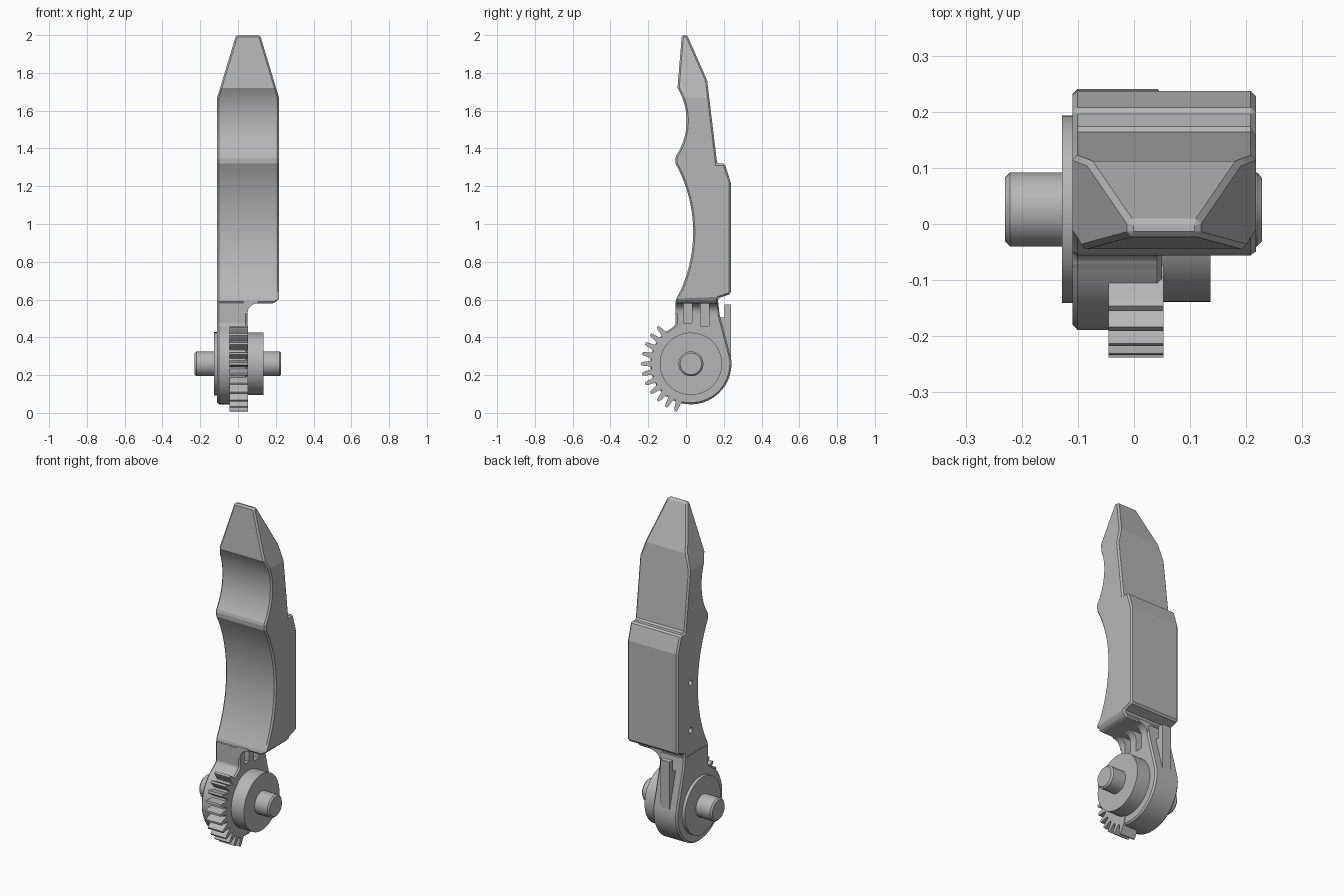
import bpy, bmesh
from math import cos, sin, radians, pi, atan2
from mathutils import Vector

cube = bpy.data.objects.get("Cube")
if cube:
    bpy.data.objects.remove(cube, do_unlink=True)

grey = bpy.data.materials.new("plain grey")
grey.use_nodes = True
grey.diffuse_color = (0.47, 0.47, 0.47, 1)
grey.node_tree.nodes["Principled BSDF"].inputs["Base Color"].default_value = (0.47, 0.47, 0.47, 1)

HUB = Vector((0.026, 0.26))   # hub axis as (y, z)


def polar(r, deg):
    return (HUB.x + r * cos(radians(deg)), HUB.y + r * sin(radians(deg)))


def arc(a, mid, b, n=20):
    """Points on the circle through three points, from a to b."""
    a, mid, b = Vector(a), Vector(mid), Vector(b)
    u, v = mid - a, b - a
    d = 2 * (u.x * v.y - u.y * v.x)
    c = a + Vector((v.y * u.dot(u) - u.y * v.dot(v), u.x * v.dot(v) - v.x * u.dot(u))) / d
    r = (a - c).length
    t0, t1 = (atan2(p.y - c.y, p.x - c.x) for p in (a, b))
    turn = (t1 - t0 + pi) % (2 * pi) - pi
    return [(c.x + r * cos(t0 + turn * i / n), c.y + r * sin(t0 + turn * i / n)) for i in range(n + 1)]


def prism(name, pts, lo, hi, axis="x", planes=()):
    """Extrude an outline along x or y, then trim it by planes."""
    bm = bmesh.new()
    place = (lambda p, t: (t, *p)) if axis == "x" else (lambda p, t: (p[0], t, p[1]))
    face = bm.faces.new([bm.verts.new(place(p, lo)) for p in pts])
    out = bmesh.ops.extrude_face_region(bm, geom=[face])["geom"]
    step = Vector((hi - lo, 0, 0)) if axis == "x" else Vector((0, hi - lo, 0))
    bmesh.ops.translate(bm, vec=step, verts=[v for v in out if isinstance(v, bmesh.types.BMVert)])
    for co, no in planes:
        bmesh.ops.bisect_plane(bm, geom=bm.verts[:] + bm.edges[:] + bm.faces[:],
                               plane_co=co, plane_no=no, clear_outer=True)
        bmesh.ops.holes_fill(bm, edges=[e for e in bm.edges if e.is_boundary], sides=0)
    bmesh.ops.recalc_face_normals(bm, faces=bm.faces[:])
    mesh = bpy.data.meshes.new(name)
    bm.to_mesh(mesh)
    bm.free()
    mesh.materials.append(grey)
    obj = bpy.data.objects.new(name, mesh)
    bpy.context.collection.objects.link(obj)
    return obj


def disc(name, r, lo, hi, centre=HUB, n=64):
    ring = [(centre[0] + r * cos(2 * pi * i / n), centre[1] + r * sin(2 * pi * i / n)) for i in range(n)]
    return prism(name, ring, lo, hi)


def box(name, y0, y1, z0, z1, lo, hi):
    return prism(name, [(y0, z0), (y1, z0), (y1, z1), (y0, z1)], lo, hi)


def finish(obj, bevel=0, cutters=()):
    """Chamfer, cut and shade a part."""
    bpy.ops.object.select_all(action="DESELECT")
    bpy.context.view_layer.objects.active = obj
    obj.select_set(True)
    if bevel:
        m = obj.modifiers.new("chamfer", "BEVEL")
        m.width, m.segments, m.limit_method = bevel, 1, "ANGLE"
        m.angle_limit, m.use_clamp_overlap = radians(35), False
        bpy.ops.object.modifier_apply(modifier=m.name)
    for c in cutters:
        m = obj.modifiers.new("cut", "BOOLEAN")
        m.operation, m.solver, m.object = "DIFFERENCE", "EXACT", c
        bpy.ops.object.modifier_apply(modifier=m.name)
    bpy.ops.object.shade_smooth_by_angle(angle=radians(12))


# Finger body: scooped front, stepped back, tapered tip, two side holes
outline = arc((-0.05, 0.605), (0.038, 0.95), (-0.055, 1.32))
outline += arc((-0.057, 1.355), (0.003, 1.53), (-0.045, 1.72))
outline += [(-0.022, 2), (0.006, 2), (0.112, 1.76), (0.165, 1.32), (0.205, 1.32),
            (0.237, 1.22), (0.237, 0.63), (0.17, 0.607), (0.17, 0.58), (-0.055, 0.58)]
body = prism("finger_body", outline, -0.11, 0.217, planes=[
    ((0.217, 0, 1.67), (0.33, 0, 0.1)),
    ((-0.11, 0, 1.67), (-0.33, 0, 0.1)),
    ((0.217, 0, 0.605), (1, 0, -1))])
holes = [disc("hole_cutter", 0.016, -0.2, -0.05, (0.115, z), 24) for z in (0.73, 1.01)]
finish(body, 0.009, holes)

# Stem and hub in one outline
stem_pts = [polar(0.215, a) for a in range(8, -241, -8)]
stem_pts += arc((-0.078, 0.452), (-0.061, 0.462), (-0.055, 0.485), 6)
stem_pts += [(-0.055, 0.592), (0.17, 0.592), (0.178, 0.52)]
stem = prism("stem_and_hub", stem_pts, -0.11, 0.05)
# Curved bracket under the overhang
bracket_pts = [(0.03, 0.592), (0.03, 0.525)] + arc((0.05, 0.525), (0.066, 0.564), (0.105, 0.58), 10) + [(0.105, 0.592)]
bracket = prism("stem_bracket", bracket_pts, -0.055, 0.17, axis="y")
pockets = [box("pocket_cutter", y, y + 0.045, z, 0.579, 0, 0.2) for y, z in ((-0.013, 0.475), (0.077, 0.46))]
finish(stem, 0.009, pockets)
finish(bracket, 0, pockets)
for c in holes + pockets:
    bpy.data.objects.remove(c, do_unlink=True)

# Upright fin behind the stem
finish(prism("back_fin", [(0.15, 0.3), (0.237, 0.27), (0.237, 0.575), (0.205, 0.575),
                          (0.205, 0.505), (0.15, 0.505)], -0.06, 0.0))

# Gear sector on the front of the hub
gear_pts = [tuple(HUB)]
for i in range(11):
    mid = 132 + 12 * i
    gear_pts += [polar(r, mid + d) for r, d in
                 ((0.21, -5), (0.222, -3.5), (0.25, -2.4), (0.264, -1.3),
                  (0.264, 1.3), (0.25, 2.4), (0.222, 3.5), (0.21, 5))]
finish(prism("gear_sector", gear_pts, -0.045, 0.053))

# Hub shoulders and axle
finish(disc("left_shoulder", 0.165, 0.04, 0.136))
finish(disc("right_shoulder", 0.167, -0.128, -0.1))
finish(disc("axle", 0.066, -0.23, 0.228, n=48), 0.009)
